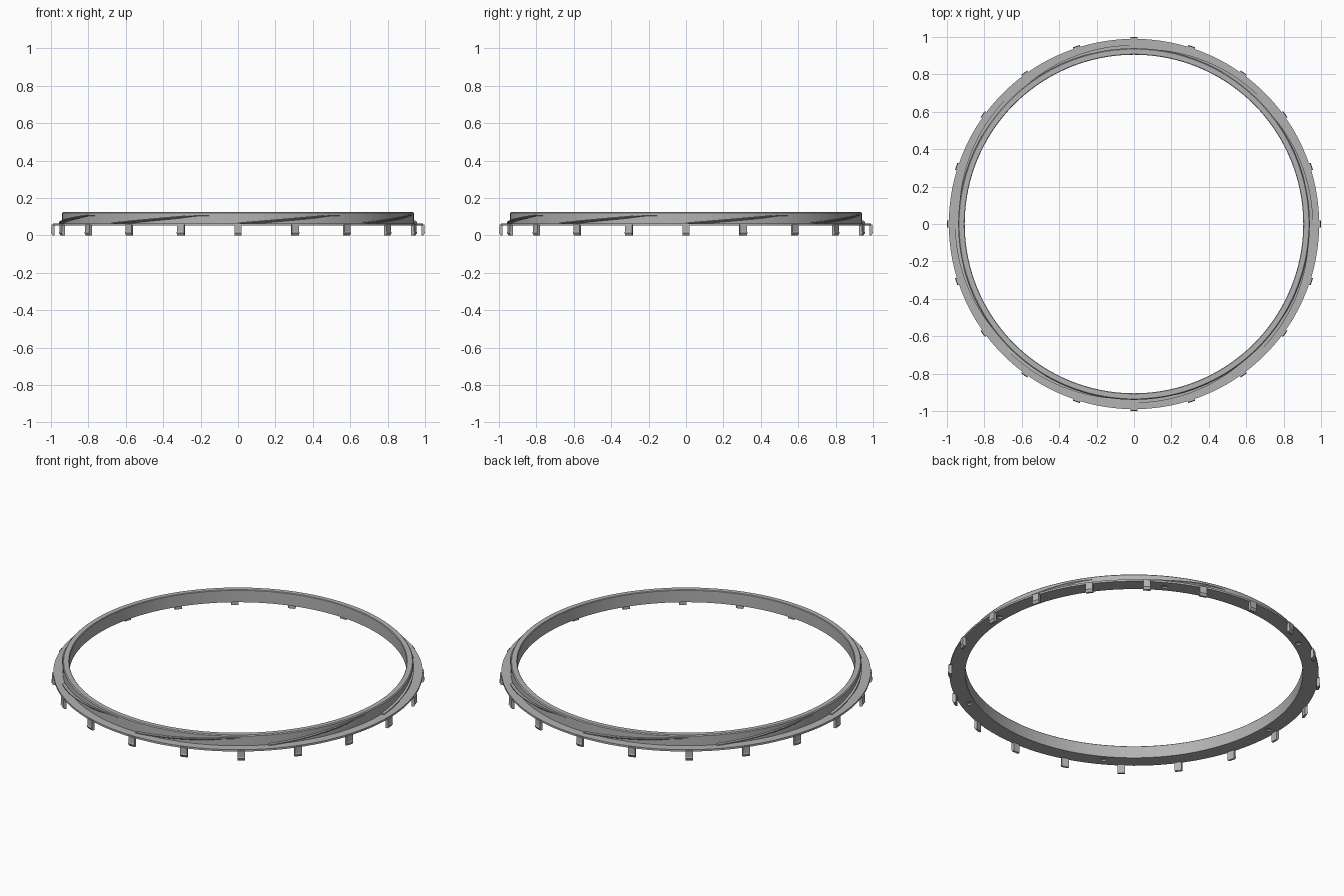
import bpy, bmesh
from math import sin, cos, radians, tau

cube = bpy.data.objects.get("Cube")
if cube:
    bpy.data.objects.remove(cube, do_unlink=True)

grey = bpy.data.materials.new("plain grey")
grey.use_nodes = True
COLOUR = (0.45, 0.45, 0.45, 1)
grey.diffuse_color = COLOUR
grey.node_tree.nodes["Principled BSDF"].inputs["Base Color"].default_value = COLOUR


def add_object(name, bm, smooth=True):
    bmesh.ops.recalc_face_normals(bm, faces=bm.faces)
    mesh = bpy.data.meshes.new(name)
    bm.to_mesh(mesh)
    bm.free()
    mesh.materials.append(grey)
    ob = bpy.data.objects.new(name, mesh)
    bpy.context.collection.objects.link(ob)
    bpy.ops.object.select_all(action="DESELECT")
    ob.select_set(True)
    bpy.context.view_layer.objects.active = ob
    if smooth:
        bpy.ops.object.shade_smooth_by_angle(angle=radians(30))
    return ob


def sweep(bm, sections, closed):
    """Join (angle, [(radius, z), ...]) sections around the z axis."""
    loops = [[bm.verts.new((r * cos(a), r * sin(a), z)) for r, z in pts]
             for a, pts in sections]
    pairs = list(zip(loops, loops[1:]))
    if closed:
        pairs.append((loops[-1], loops[0]))
    for one, two in pairs:
        for i in range(len(one)):
            j = (i + 1) % len(one)
            bm.faces.new((one[i], one[j], two[j], two[i]))
    if not closed:
        bm.faces.new(loops[0])
        bm.faces.new(loops[-1])


# Main ring: upright wall with a thin flange at its foot
BASE, FLANGE, TOP = 0.052, 0.063, 0.125
profile = [(0.905, BASE), (0.99, BASE), (0.99, FLANGE), (0.94, FLANGE),
           (0.94, TOP - 0.005), (0.935, TOP), (0.908, TOP), (0.905, TOP - 0.003)]
SEGMENTS = 180
bm = bmesh.new()
sweep(bm, [(tau * i / SEGMENTS, profile) for i in range(SEGMENTS)], True)
ring = add_object("ring", bm)

# Six shallow round holes in the underside
bm = bmesh.new()
for k in range(6):
    a = tau * k / 6
    made = bmesh.ops.create_cone(bm, cap_ends=True, segments=20,
                                 radius1=0.016, radius2=0.016, depth=0.018)
    bmesh.ops.translate(bm, verts=made["verts"],
                        vec=(0.939 * cos(a), 0.939 * sin(a), BASE))
cutter = add_object("hole_cutter", bm, smooth=False)
cutter.hide_render = True
cut = ring.modifiers.new("holes", "BOOLEAN")
cut.operation = "DIFFERENCE"
cut.solver = "EXACT"
cut.object = cutter
bpy.context.view_layer.objects.active = ring
bpy.ops.object.modifier_apply(modifier=cut.name)
bpy.data.objects.remove(cutter, do_unlink=True)


# Eight rising thread ramps with a sloped underside, fading out at the top
def ramp_section(t):
    top = 0.069 + 0.042 * min(1, t / 0.85)
    out = 0.957 - 0.016 * t ** 2
    low = top - 0.016 + 0.009 * max(0, t - 0.7) / 0.3
    return [(0.936, top), (out, top), (out, top - 0.005), (0.936, low)]


bm = bmesh.new()
STEPS = 28
for k in range(8):
    sweep(bm, [(tau * k / 8 + radians(36.5) * i / STEPS, ramp_section(i / STEPS))
               for i in range(STEPS + 1)], False)
add_object("thread_ramps", bm)

# Twenty snap clips hanging from the flange edge
clip = [(0.98, 0), (0.992, 0), (1.0, 0.014), (0.997, 0.022),
        (0.997, 0.058), (0.98, 0.058)]
bm = bmesh.new()
for k in range(20):
    mid = tau * k / 20
    sweep(bm, [(mid + s * 0.02, clip) for s in (-1, 1)], False)
add_object("snap_clips", bm, smooth=False)
